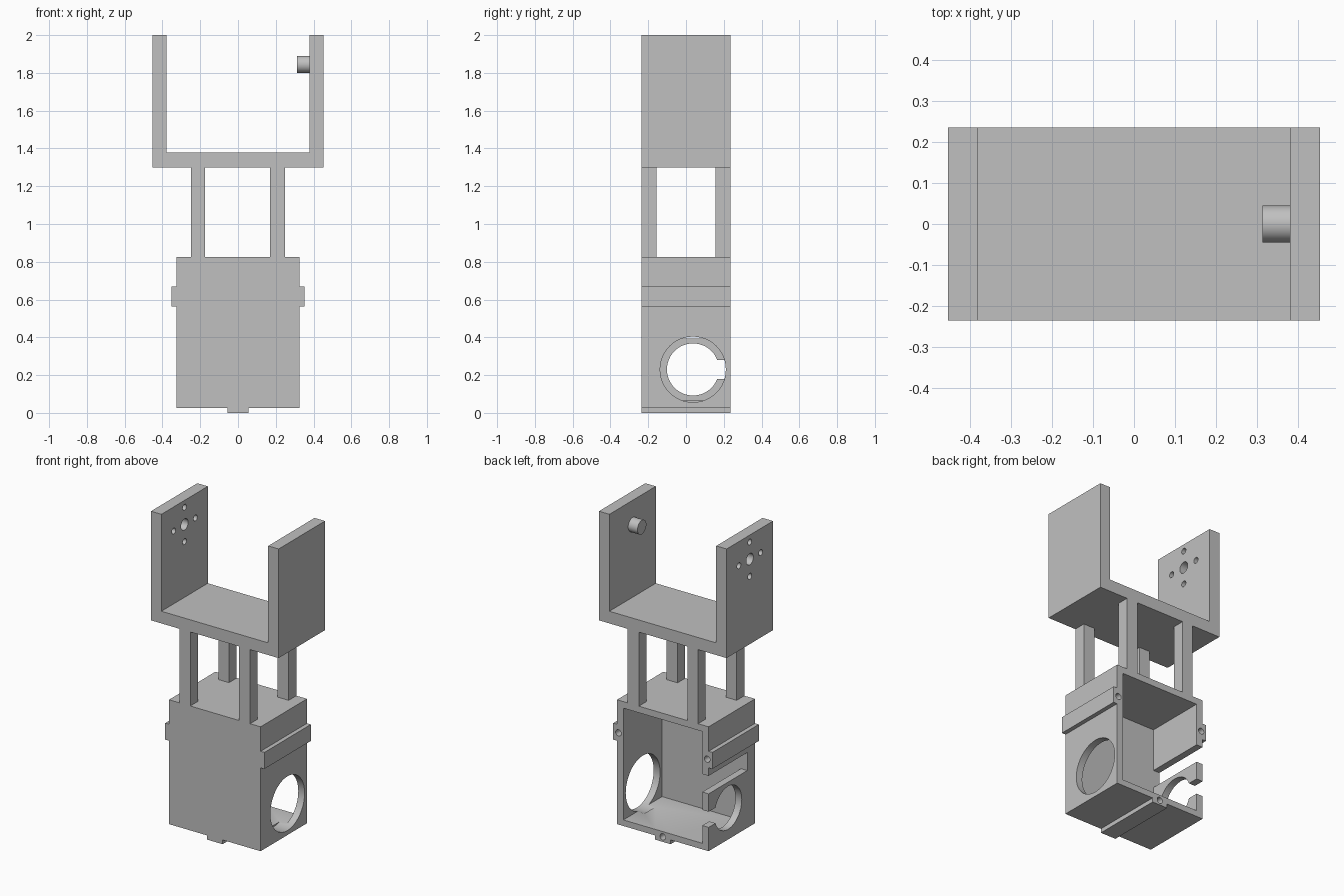
import bpy
from math import pi
from mathutils import Vector

old = bpy.data.objects.get("Cube")
if old:
    bpy.data.objects.remove(old, do_unlink=True)

grey = bpy.data.materials.new("plain_grey")
grey.use_nodes = True
colour = (0.53, 0.53, 0.53, 1)
grey.diffuse_color = colour
grey.node_tree.nodes["Principled BSDF"].inputs["Base Color"].default_value = colour

DEPTH = 0.235      # half depth of the whole model
HALF = 0.325       # half width of the box
WALL = 0.045       # side wall thickness
INNER_Y = -0.157   # inside of the front wall


def box(name, x, y, z):
    """Box from (min, max) pairs on each axis."""
    lo, hi = Vector((x[0], y[0], z[0])), Vector((x[1], y[1], z[1]))
    bpy.ops.mesh.primitive_cube_add(size=1, location=(lo + hi) / 2)
    ob = bpy.context.object
    ob.name = name
    ob.scale = hi - lo
    bpy.ops.object.transform_apply(location=False, rotation=False, scale=True)
    ob.data.materials.append(grey)
    return ob


def rod(name, centre, radius, length, axis, sides=32):
    rotation = (0, pi / 2, 0) if axis == "x" else (pi / 2, 0, 0)
    bpy.ops.mesh.primitive_cylinder_add(vertices=sides, radius=radius, depth=length,
                                        location=centre, rotation=rotation)
    ob = bpy.context.object
    ob.name = name
    ob.data.materials.append(grey)
    return ob


def combine(target, other, operation):
    """Apply a boolean and discard the other solid."""
    mod = target.modifiers.new(operation, "BOOLEAN")
    mod.operation, mod.solver, mod.object = operation, "EXACT", other
    bpy.context.view_layer.objects.active = target
    bpy.ops.object.modifier_apply(modifier=mod.name)
    bpy.data.objects.remove(other, do_unlink=True)


full_y = (-DEPTH, DEPTH)

# Motor box with side and bottom rails
housing = box("motor_box", (-HALF, HALF), full_y, (0.027, 0.825))
combine(housing, box("side_rail", (-0.352, 0.352), full_y, (0.562, 0.668)), "UNION")
combine(housing, box("bottom_rail", (-0.055, 0.055), full_y, (0, 0.1)), "UNION")

# Open back, cable notch, shaft holes and slot
cuts = [
    box("cavity", (WALL - HALF, HALF - WALL), (INNER_Y, 0.4), (0.066, 0.783)),
    box("cable_notch", (-0.4, -0.2), (INNER_Y, 0.4), (0.395, 0.51)),
    rod("large_hole", (0.33, 0.037, 0.23), 0.174, 0.2, "x", 48),
    rod("small_hole", (-0.33, 0.037, 0.23), 0.138, 0.2, "x", 48),
    box("shaft_slot", (-0.4, -0.2), (0.1, 0.4), (0.18, 0.28)),
]
# Screw holes in the back ends of the rails
for x, z in ((-0.315, 0.615), (0.315, 0.615), (0, 0.032)):
    cuts.append(rod("screw_hole", (x, DEPTH, z), 0.02, 0.3, "y", 20))
for cut in cuts:
    combine(housing, cut, "DIFFERENCE")

# Four legs
for side, x in (("right", (-0.25, -0.174)), ("left", (0.17, 0.25))):
    for end, y in (("front", (-DEPTH, INNER_Y)), ("back", (-INNER_Y, DEPTH))):
        box(f"{end}_{side}_leg", x, y, (0.825, 1.3))

# U-shaped bracket
bracket = box("bracket", (-0.453, 0.453), full_y, (1.3, 2))
combine(bracket, box("bracket_gap", (-0.379, 0.379), (-1, 1), (1.378, 3)), "DIFFERENCE")

# Horn mounting holes in the right wall
PIVOT = 1.845
holes = [(0, 0, 0.036), (0.11, 0, 0.019), (-0.11, 0, 0.019), (0, 0.11, 0.019), (0, -0.11, 0.019)]
for y, z, radius in holes:
    combine(bracket, rod("horn_hole", (-0.416, y, PIVOT + z), radius, 0.3, "x", 24), "DIFFERENCE")

# Pivot peg on the left wall
peg = rod("pivot_peg", (0.348, 0, PIVOT), 0.045, 0.07, "x")

for ob in (housing, bracket, peg):
    bpy.ops.object.select_all(action="DESELECT")
    ob.select_set(True)
    bpy.context.view_layer.objects.active = ob
    bpy.ops.object.shade_smooth_by_angle(angle=pi / 6)
